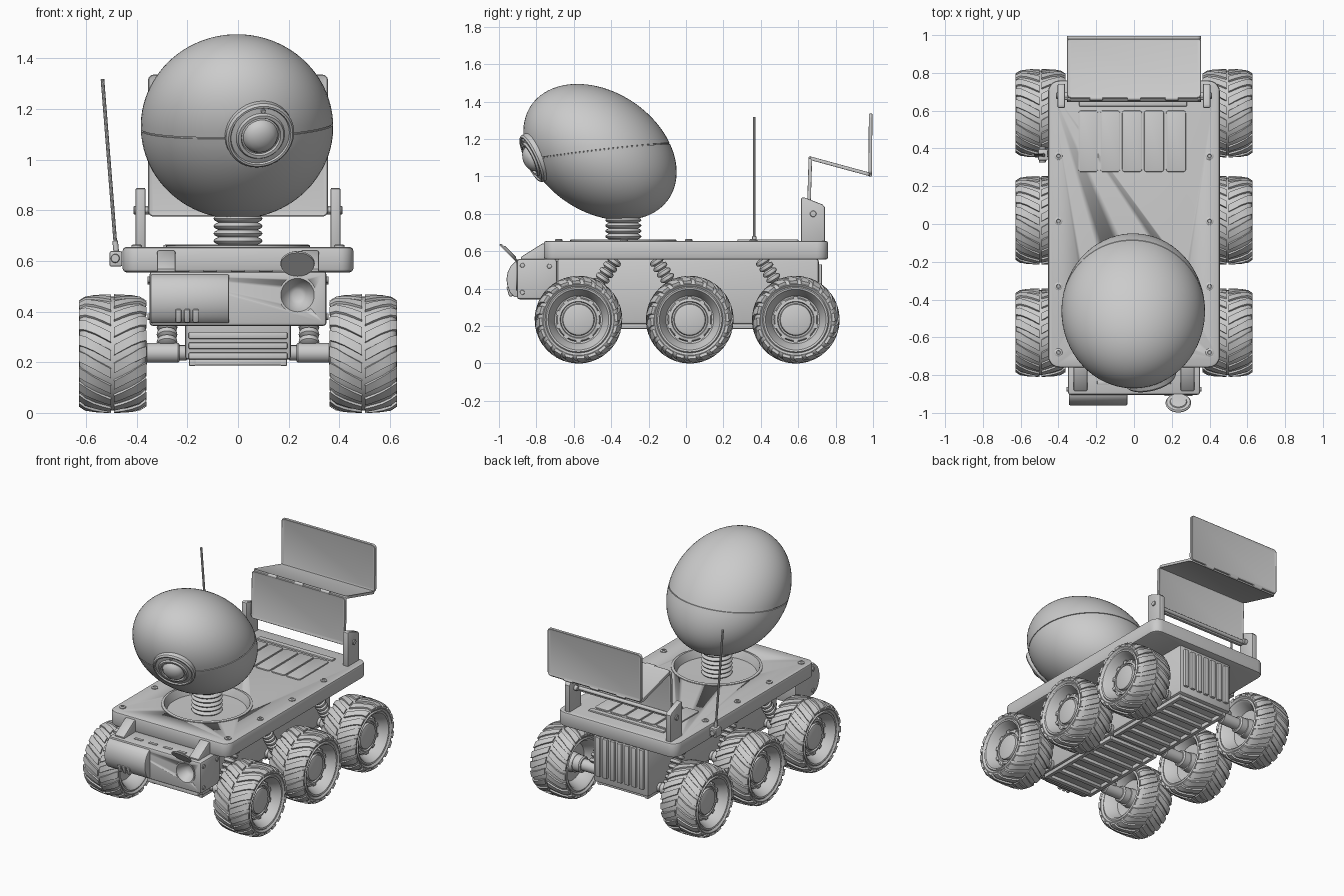
import bpy, bmesh
from math import pi, sin, cos, atan2, radians
from mathutils import Matrix, Vector

if "Cube" in bpy.data.objects:
    bpy.data.objects.remove(bpy.data.objects["Cube"])

T = Matrix.Translation


def finish(name, bm, mat=Matrix(), angle=35):
    bmesh.ops.transform(bm, matrix=mat, verts=bm.verts)
    bmesh.ops.recalc_face_normals(bm, faces=bm.faces)
    me = bpy.data.meshes.new(name)
    bm.to_mesh(me)
    bm.free()
    ob = bpy.data.objects.new(name, me)
    bpy.context.collection.objects.link(ob)
    bpy.ops.object.select_all(action='DESELECT')
    ob.select_set(True)
    bpy.context.view_layer.objects.active = ob
    bpy.ops.object.shade_smooth_by_angle(angle=radians(angle))
    return ob


def aim(p, d):
    return T(Vector(p)) @ Vector(d).to_track_quat('Z', 'Y').to_matrix().to_4x4()


def add_lathe(bm, prof, seg=32):
    rings = [[bm.verts.new((r * cos(2*pi*i/seg), r * sin(2*pi*i/seg), h)) for i in range(seg)] for r, h in prof]
    for a, b in zip(rings, rings[1:]):
        for i in range(seg):
            j = (i + 1) % seg
            bm.faces.new((a[i], a[j], b[j], b[i]))
    bmesh.ops.remove_doubles(bm, verts=bm.verts, dist=1e-5)


def lathe(name, prof, mat, seg=32):
    bm = bmesh.new()
    add_lathe(bm, prof, seg)
    return finish(name, bm, mat)


def rod(name, a, b, r, seg=20):
    a, b = Vector(a), Vector(b)
    L = (b - a).length
    return lathe(name, [(0, 0), (r*.85, 0), (r, r*.15), (r, L - r*.15), (r*.85, L), (0, L)], aim(a, b - a), seg)


def bellows(name, a, b, r0, r1, n, seg=24):
    a, b = Vector(a), Vector(b)
    L = (b - a).length
    prof = [(0, 0)]
    for i in range(n):
        prof += [(r0, L*i/n), (r1*.95, L*(i+.25)/n), (r1, L*(i+.5)/n), (r1*.95, L*(i+.75)/n)]
    return lathe(name, prof + [(r0, L), (0, L)], aim(a, b - a), seg)


def rbox(name, c, size, corner=0.0, edge=0.0, rot=Matrix(), inset=0.0):
    bm = bmesh.new()
    bmesh.ops.create_cube(bm, size=1, matrix=Matrix.Diagonal((*size, 1)))
    if corner:
        es = [e for e in bm.edges if abs((e.verts[0].co - e.verts[1].co).z) > 1e-5]
        bmesh.ops.bevel(bm, geom=es, offset=corner, segments=5, profile=.5, affect='EDGES')
    if edge:
        es = [e for e in bm.edges if e.calc_face_angle(0) > .5]
        bmesh.ops.bevel(bm, geom=es, offset=edge, segments=2, profile=.5, affect='EDGES')
    if inset:
        big = [f for f in bm.faces if abs(f.normal.z) > .99]
        bmesh.ops.inset_individual(bm, faces=big, thickness=inset, depth=-.004)
    return finish(name, bm, T(Vector(c)) @ rot)


def prism(name, pts, x0, x1, edge=.006):
    bm = bmesh.new()
    f = bm.faces.new([bm.verts.new((x0, y, z)) for y, z in pts])
    ex = bmesh.ops.extrude_face_region(bm, geom=[f])['geom']
    bmesh.ops.translate(bm, vec=(x1 - x0, 0, 0), verts=[v for v in ex if isinstance(v, bmesh.types.BMVert)])
    bmesh.ops.recalc_face_normals(bm, faces=bm.faces)
    bmesh.ops.bevel(bm, geom=[e for e in bm.edges if e.calc_face_angle(0) > .7], offset=edge, segments=2,
                    profile=.5, affect='EDGES')
    return finish(name, bm)


def cut(ob, cutter):
    m = ob.modifiers.new('cut', 'BOOLEAN')
    m.operation, m.object, m.solver = 'DIFFERENCE', cutter, 'EXACT'
    bpy.context.view_layer.objects.active = ob
    bpy.ops.object.modifier_apply(modifier=m.name)
    bpy.data.objects.remove(cutter)


# deck with round well, pan and bellows neck
deck = rbox('deck', (0, 0, .605), (.91, 1.52, .1), .06, .014)
cut(deck, lathe('well_cutter', [(0, .6), (.276, .6), (.276, .8), (0, .8)], T((0, -.335, 0)), 48))
lathe('well_pan', [(.285, .65), (.285, .66), (.28, .663), (.268, .663), (.264, .655), (.25, .61), (0, .606)],
      T((0, -.335, 0)), 48)
bellows('neck', (0, -.335, .606), (0, -.335, .81), .078, .097, 7, 32)
for s in (-1, 1):
    for y in (-.68, -.33, .015, .36):
        lathe('deck_screw', [(.021, 0), (.021, .007), (.015, .011), (.011, .011), (.009, .006), (0, .006)],
              T((s*.4, y, .654)), 16)

# vent plates on the rear deck
for i in range(5):
    rbox('vent_plate', (-.242 + i*.116, .438, .657), (.105, .325, .012), .015, .004)
rbox('vent_bar', (-.005, .64, .658), (.57, .035, .014), 0, .004)

# hull with slatted back, front and underside
rbox('hull', (0, .01, .385), (.42, 1.4, .35), 0, .015)
for i in range(7):
    rbox('rear_slat', (-.165 + i*.055, .712, .395), (.034, .03, .27), 0, .005)
for z in (.225, .265, .305):
    rbox('front_slat', (0, -.695, z), (.39, .03, .026), 0, .005)
for y in (-.335, .355):
    for s in (-1, 1):
        rbox('belly_rail', (s*.18, y, .2), (.026, .66, .03), 0, .004)
    for i in range(7):
        rbox('belly_bar', (0, y - .312 + i*.104, .2), (.34, .03, .024), 0, .004)

# front equipment box, lamp and lid
box = rbox('front_box', (0, -.797, .451), (.7, .215, .216), 0, .014)
cut(box, rod('lamp_cutter', (.235, -1, .465), (.235, -.83, .465), .07, 32))
lathe('lamp', [(.074, -.003), (.074, .006), (.066, .006), (.06, -.01), (.035, -.05), (.02, -.058), (0, -.06)],
      aim((.235, -.904, .465), (0, -1, 0)))
lathe('lamp_lid', [(0, -.006), (.066, -.006), (.068, 0), (.062, .007), (.045, .007), (.042, .012), (.02, .014), (0, .014)],
      aim((.235, -.947, .59), (0, .7, .7)))
prism('front_cover', [(-.88, .352), (-.918, .355), (-.942, .38), (-.955, .415), (-.96, .45), (-.953, .49), (-.937, .522),
                      (-.912, .545), (-.88, .549)], -.345, -.035)
for i in range(3):
    rbox('cover_rib', (-.235 + i*.034, -.938, .386), (.024, .03, .055), 0, .006, Matrix.Rotation(.3, 4, 'X'))
for i in range(4):
    rbox('box_slot', (-.165 + i*.11, -.84, .56), (.06, .02, .008), 0, .003)
for s in (-1, 1):
    x = s * .283
    prism('box_bracket', [(-.88, .55), (-.885, .568), (-.77, .64), (-.74, .64), (-.74, .55)], x - .036, x + .036)
    for y, z in ((-.875, .525), (-.73, .52), (-.875, .38)):
        rod('box_screw', (s*.34, y, z), (s*.358, y, z), .013, 12)

# egg-shaped head: squashed ball with a seam and a flat for the eye
C = Vector((-.004, -.46, 1.13))
M = Matrix.Rotation(radians(-34), 3, 'X') @ Matrix.Diagonal((.38, .445, .321))
eye_n = Vector((.59, -2.36, -1.08)).normalized()
eye_p = C + Vector((.0957, -.38, -.043))
seam = (M.transposed() @ Vector((-.033, -.118, 1))).to_track_quat('Z', 'Y').to_matrix()
half = [pi/2 - .008 - (pi/2 - .008) * i/22 for i in range(23)]
lat = [-(pi/2) + (pi/2 - .008) * i/24 for i in range(25)]
prof = [(cos(t), sin(t)) for t in lat] + [(.985, -.006), (.985, .006)] + [(cos(t), -sin(t)) for t in reversed(lat)]
bm = bmesh.new()
add_lathe(bm, prof, 64)
for v in bm.verts:
    v.co = C + M @ (seam @ v.co)
    d = (v.co - eye_p).dot(eye_n) + .03
    if d > 0:
        v.co -= eye_n * d
finish('head', bm)
lathe('eye', [(.138, -.05), (.138, -.02), (.13, -.01), (.122, -.01), (.118, -.018), (.098, -.014), (.092, -.004),
              (.08, -.004), (.076, -.014), (.07, -.012), (.063, .003), (.048, .016), (.026, .025), (0, .028)],
      aim(eye_p, eye_n), 40)
side = eye_n.cross(Vector((0, 0, 1))).normalized()
bead = eye_p + side.cross(eye_n) * .108 - eye_n * .02
rod('eye_sensor', bead, bead + eye_n * .012, .009, 12)

# folding solar panels, hinges and brackets
path = [(.655, .775), (.665, 1.097), (.985, 1.01), (.987, 1.335)]
for (y0, z0), (y1, z1) in zip(path, path[1:]):
    L = ((y1-y0)**2 + (z1-z0)**2) ** .5
    rbox('solar_panel', (0, (y0+y1)/2, (z0+z1)/2), (.71, L, .019), .022, .003,
         Matrix.Rotation(atan2(z1-z0, y1-y0), 4, 'X'), .014)
for y, z in path[1:3]:
    for x in (-.2, 0, .2):
        rod('panel_hinge', (x - .035, y, z), (x + .035, y, z), .011, 12)
for s in (-1, 1):
    prism('panel_bracket', [(.615, .65), (.615, .885), (.632, .888), (.73, .85), (.742, .835), (.742, .65)],
          s*.365, s*.404)
    rod('bracket_pin', (s*.34, .68, .8), (s*.412, .68, .8), .017, 16)
rod('panel_axle', (-.38, .668, .8), (.38, .668, .8), .012, 12)

# antenna
rbox('antenna_base', (-.482, .367, .608), (.05, .06, .06), 0, .006)
rod('antenna_knob', (-.485, .325, .61), (-.485, .41, .61), .018, 16)
rod('antenna_foot', (-.48, .365, .63), (-.485, .365, .68), .011, 12)
rod('antenna', (-.481, .365, .63), (-.535, .365, 1.318), .0075, 10)


# wheels: lathed tyre and rim, chevron treads, hub lugs
def wheel(s):
    bm = bmesh.new()
    add_lathe(bm, [(0, -.08), (.06, -.08), (.065, -.04), (.125, -.045), (.155, -.115), (.168, -.125), (.178, -.12),
                   (.19, -.13), (.202, -.126), (.217, -.108), (.223, -.06), (.225, 0), (.223, .06), (.217, .108),
                   (.202, .126), (.19, .13), (.178, .12), (.172, .127), (.162, .124), (.15, .105), (.128, .055),
                   (.118, .052), (.112, .072), (.098, .076), (.094, .066), (.086, .066), (.082, .08), (.07, .084),
                   (0, .086)], 48)
    n = 20
    for i in range(n):
        for k in (-1, 1):
            a0 = 2*pi*(i + k*.15)/n
            rows = []
            for h, r in ((.006, .225), (.04, .224), (.075, .2215), (.108, .216), (.127, .2)):
                w = .1 if h < .1 else .115
                a = a0 - 2.4 * h
                top = r + .0095
                hh = h + (.006 if h > .12 else 0)
                rows.append([bm.verts.new((R*cos(b), R*sin(b), k*q)) for R, b, q in (
                    (r - .01, a - w, h), (top, a - w*.85, hh), (top, a + w*.85, hh), (r - .01, a + w, h))])
            for p, q in zip(rows, rows[1:]):
                for j in range(3):
                    bm.faces.new((p[j], p[j+1], q[j+1], q[j]))
            bm.faces.new(rows[0])
            bm.faces.new(rows[-1])
    for i in range(10):
        bmesh.ops.create_cube(bm, size=1, matrix=Matrix.Rotation(2*pi*i/10, 4, 'Z') @ T((.113, 0, .062))
                              @ Matrix.Diagonal((.02, .026, .026, 1)))
    return finish('wheel', bm, Matrix.Scale(s, 4, (1, 0, 0)) @ Matrix.Rotation(pi/2, 4, 'Y'))


# axles, suspension springs and wheel placement
for s in (-1, 1):
    first = wheel(s)
    for i, (y, dy) in enumerate(((-.575, .2), (.02, -.185), (.587, -.185))):
        w = first if i == 0 else first.copy()
        if i:
            bpy.context.collection.objects.link(w)
        w.location = (s*.495, y, .234)
        rod('axle', (s*.2, y, .237), (s*.24, y, .237), .03)
        rod('axle_sleeve', (s*.23, y, .237), (s*.37, y, .237), .039)
        rod('axle_hub', (s*.36, y, .237), (s*.44, y, .237), .055)
        bellows('spring', (s*.28, y, .265), (s*.28, y + dy, .56), .024, .041, 10, 16)
